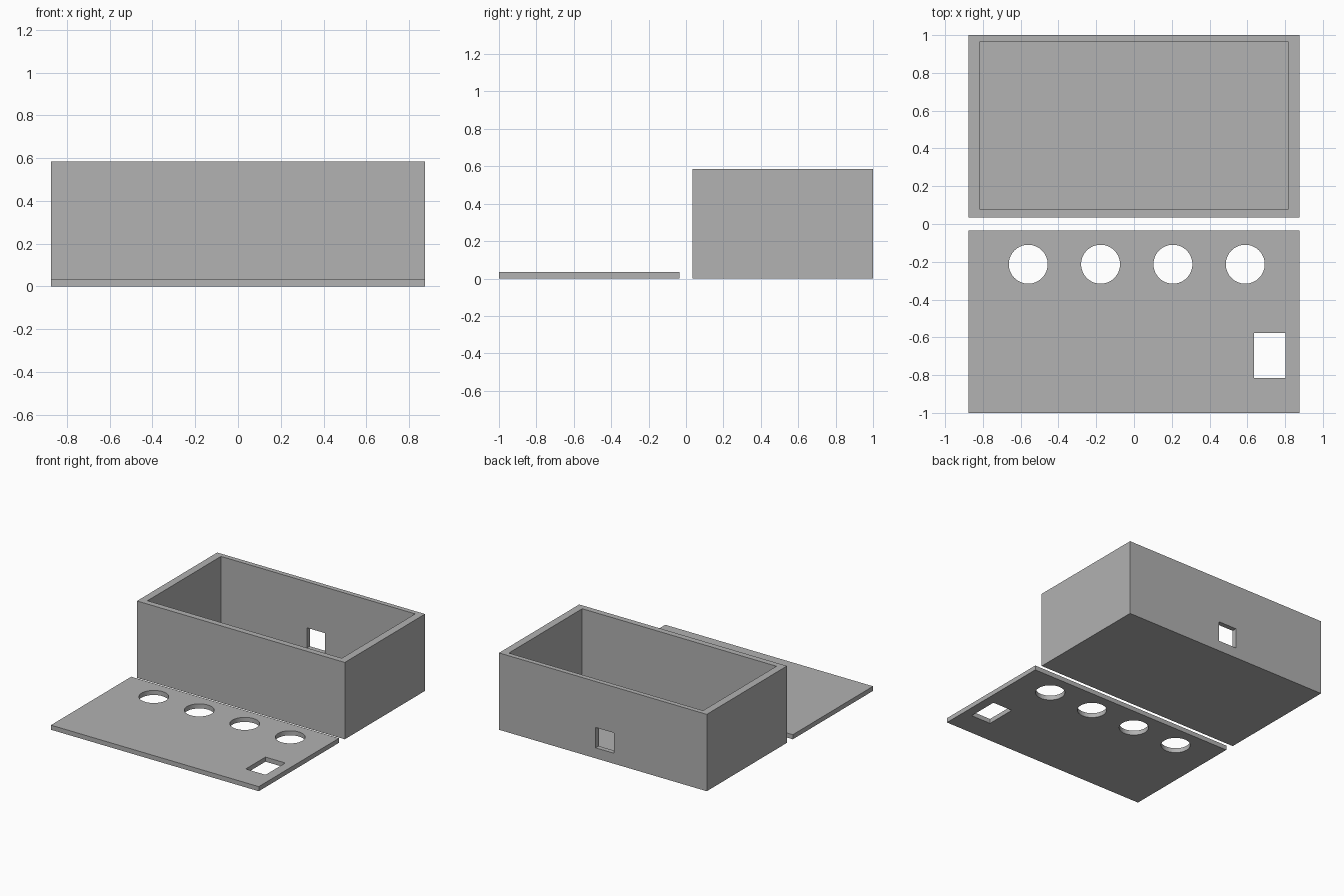
import bpy

old = bpy.data.objects.get("Cube")
if old:
    bpy.data.objects.remove(old, do_unlink=True)

# One plain grey for everything
GREY = 0.445
grey = bpy.data.materials.new("plain grey")
grey.use_nodes = True
grey.diffuse_color = (GREY, GREY, GREY, 1)
grey.node_tree.nodes["Principled BSDF"].inputs["Base Color"].default_value = (GREY, GREY, GREY, 1)


def block(name, x, y, z):
    """Box spanning the given (low, high) range on each axis."""
    spans = (x, y, z)
    bpy.ops.mesh.primitive_cube_add(size=1, location=[(a + b) / 2 for a, b in spans])
    ob = bpy.context.object
    ob.name = name
    ob.scale = [b - a for a, b in spans]
    bpy.ops.object.transform_apply(location=True, rotation=False, scale=True)
    ob.data.materials.append(grey)
    return ob


def cut(target, cutter):
    """Subtract the cutter from the target and remove the cutter."""
    mod = target.modifiers.new("cut", "BOOLEAN")
    mod.operation = "DIFFERENCE"
    mod.solver = "EXACT"
    mod.object = cutter
    cutter.hide_render = True
    bpy.ops.object.select_all(action="DESELECT")
    bpy.context.view_layer.objects.active = target
    target.select_set(True)
    bpy.ops.object.modifier_apply(modifier=mod.name)
    bpy.data.objects.remove(cutter, do_unlink=True)


W = 0.875       # half width of both parts
GAP = 0.035     # half the gap between the parts
SHEET = 0.035   # lid and floor thickness
HEIGHT = 0.585

# Open box: hollow interior and a square port through the back wall
box = block("open_box", (-W, W), (GAP, 1), (0, HEIGHT))
cut(box, block("cavity", (-0.818, 0.818), (0.08, 0.963), (SHEET, 1)))
cut(box, block("back_port", (-0.095, 0.06), (0.9, 1.1), (0.08, 0.235)))

# Flat lid lying in front: a row of four round holes and a rectangular window
lid = block("lid", (-W, W), (-1, -GAP), (0, SHEET))
for i in range(4):
    bpy.ops.mesh.primitive_cylinder_add(
        vertices=64, radius=0.103, depth=0.2,
        location=(-0.56 + 0.383 * i, -0.213, 0))
    drill = bpy.context.object
    drill.data.materials.append(grey)
    cut(lid, drill)
cut(lid, block("window", (0.636, 0.803), (-0.815, -0.578), (-0.1, 0.1)))

# Smooth hole walls, sharp edges elsewhere
bpy.ops.object.select_all(action="DESELECT")
bpy.context.view_layer.objects.active = lid
lid.select_set(True)
bpy.ops.object.shade_smooth_by_angle()
